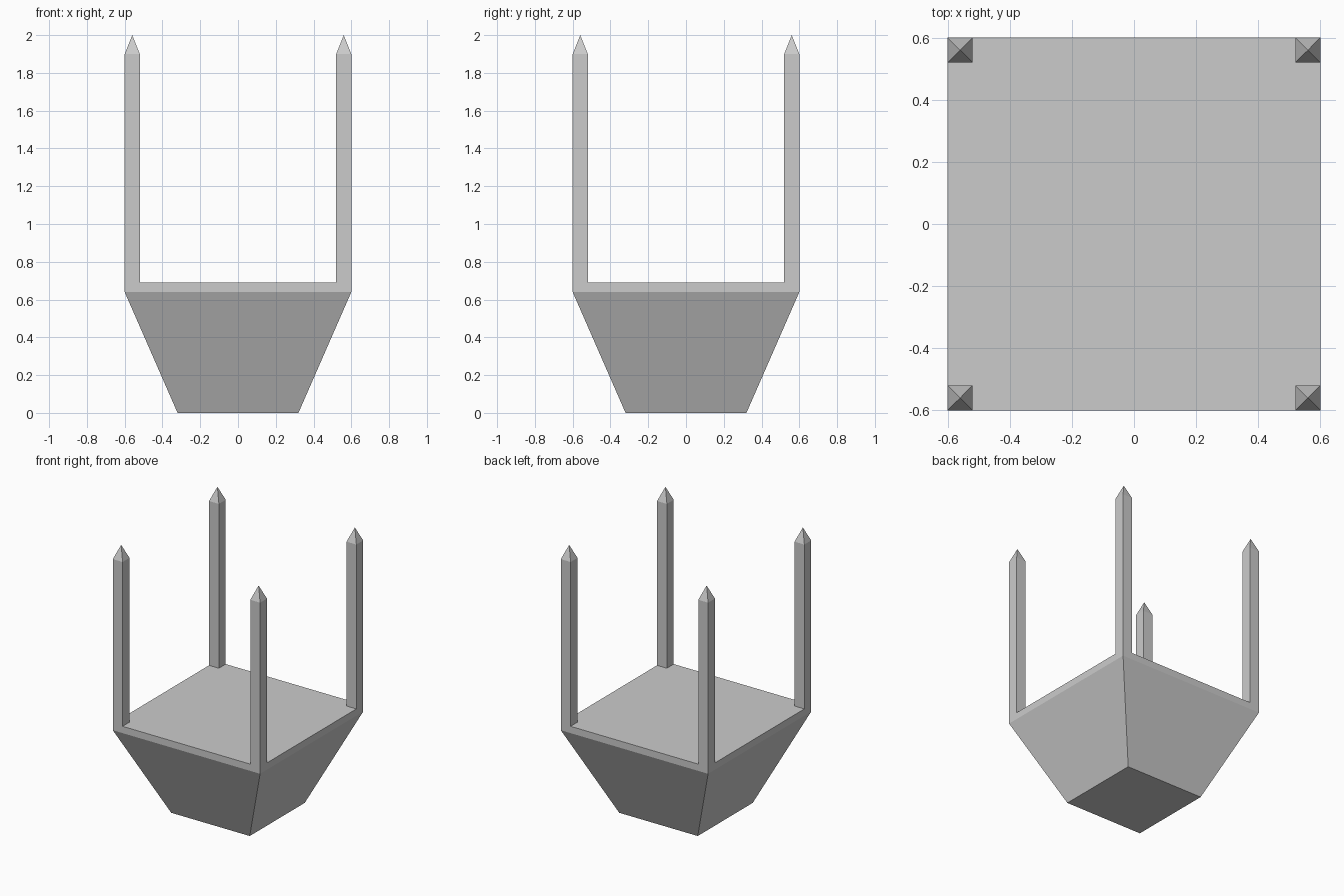
import bpy, bmesh

if "Cube" in bpy.data.objects:
    bpy.data.objects.remove(bpy.data.objects["Cube"])


def square_stack(name, rings, x=0, y=0, tip=None):
    """Loft square rings of (z, half width); optionally close with a pointed tip."""
    bm = bmesh.new()
    loops = [[bm.verts.new((x + sx * h, y + sy * h, z))
              for sx, sy in ((-1, -1), (1, -1), (1, 1), (-1, 1))]
             for z, h in rings]
    bm.faces.new(loops[0][::-1])
    for low, high in zip(loops, loops[1:]):
        for i in range(4):
            j = (i + 1) % 4
            bm.faces.new((low[i], low[j], high[j], high[i]))
    top = loops[-1]
    if tip is None:
        bm.faces.new(top)
    else:
        apex = bm.verts.new((x, y, tip))
        for i in range(4):
            bm.faces.new((top[i], top[(i + 1) % 4], apex))
    mesh = bpy.data.meshes.new(name)
    bm.to_mesh(mesh)
    bm.free()
    obj = bpy.data.objects.new(name, mesh)
    bpy.context.collection.objects.link(obj)
    return obj


# Tapered base with the straight-sided platform on top
square_stack("tapered_base", [(0, 0.32), (0.64, 0.6), (0.69, 0.6)])

# Four corner posts with pyramid tips
for side, sx in (("left", -1), ("right", 1)):
    for end, sy in (("front", -1), ("back", 1)):
        square_stack(f"{end}_{side}_post", [(0.69, 0.04), (1.9, 0.04)],
                     sx * 0.56, sy * 0.56, tip=2.0)
